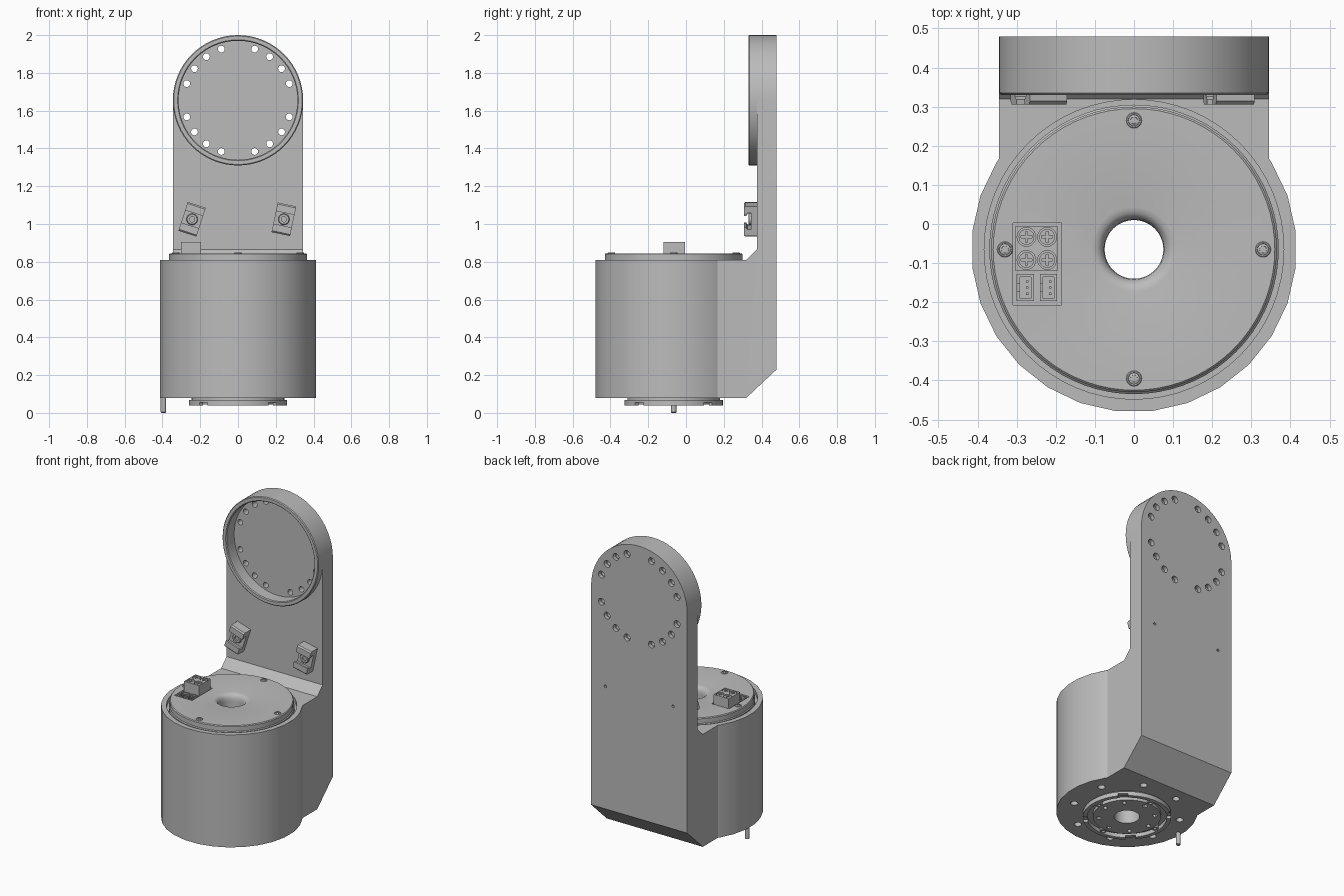
import bpy, bmesh, math
from math import sin, cos, pi, radians
from mathutils import Matrix

if "Cube" in bpy.data.objects:
    bpy.data.objects.remove(bpy.data.objects["Cube"], do_unlink=True)

grey = bpy.data.materials.new("machined grey")
grey.use_nodes = True
COLOUR = (0.5, 0.5, 0.5, 1)
grey.diffuse_color = COLOUR
grey.node_tree.nodes["Principled BSDF"].inputs["Base Color"].default_value = COLOUR

CY = -0.065      # motor axis, y
HEAD_Z = 1.655   # head axis, z


def finish(name, bm):
    bmesh.ops.remove_doubles(bm, verts=bm.verts, dist=1e-5)
    bmesh.ops.recalc_face_normals(bm, faces=bm.faces)
    mesh = bpy.data.meshes.new(name)
    bm.to_mesh(mesh)
    bm.free()
    mesh.materials.append(grey)
    ob = bpy.data.objects.new(name, mesh)
    bpy.context.collection.objects.link(ob)
    return ob


def prism(name, pts, axis, lo, hi):
    """Extrude a 2D outline along an axis."""
    place = {"x": lambda a, b, h: (h, a, b),
             "y": lambda a, b, h: (a, h, b),
             "z": lambda a, b, h: (a, b, h)}[axis]
    bm = bmesh.new()
    low = [bm.verts.new(place(a, b, lo)) for a, b in pts]
    top = [bm.verts.new(place(a, b, hi)) for a, b in pts]
    bm.faces.new(low)
    bm.faces.new(top)
    n = len(pts)
    for i in range(n):
        j = (i + 1) % n
        bm.faces.new((low[i], low[j], top[j], top[i]))
    return finish(name, bm)


def circle(a, b, r, n=24):
    return [(a + r * cos(2 * pi * i / n), b + r * sin(2 * pi * i / n)) for i in range(n)]


def rect(a0, a1, b0, b1):
    return [(a0, b0), (a1, b0), (a1, b1), (a0, b1)]


def lathe(name, profile, loc, n=64, closed=True, axis="z"):
    """Revolve an (r, h) profile; closed joins its last point to its first."""
    bm = bmesh.new()
    rings = []
    for k in range(n):
        c, s = cos(2 * pi * k / n), sin(2 * pi * k / n)
        rings.append([bm.verts.new((r * c, r * s, h) if axis == "z" else (r * c, h, r * s))
                      for r, h in profile])
    m = len(profile)
    for k in range(n):
        p, q = rings[k], rings[(k + 1) % n]
        for i in range(m if closed else m - 1):
            j = (i + 1) % m
            bm.faces.new((p[i], p[j], q[j], q[i]))
    bmesh.ops.translate(bm, verts=bm.verts, vec=loc)
    return finish(name, bm)


def cut(ob, *cutters):
    for c in cutters:
        c.hide_render = True
        mod = ob.modifiers.new("cut", "BOOLEAN")
        mod.operation, mod.solver, mod.object = "DIFFERENCE", "EXACT", c
        bpy.context.view_layer.objects.active = ob
        bpy.ops.object.modifier_apply(modifier=mod.name)
        bpy.data.objects.remove(c, do_unlink=True)


def polar(r, deg, a=0, b=CY):
    return a + r * cos(radians(deg)), b + r * sin(radians(deg))


# Motor housing: faceted barrel blended into a square back
N, R = 28, 0.416
barrel = [polar(R, 180 / N + 360 / N * k) for k in range(N // 4, N + N // 4)]
barrel = [p for p in barrel if p[1] - CY < 0.23]
housing = prism("motor_housing",
                [(-0.345, 0.32), (-0.345, 0.167)] + barrel + [(0.345, 0.167), (0.345, 0.32)],
                "z", 0.08, 0.81)
cut(housing,
    prism("bore", circle(0, CY, 0.1, 32), "z", 0, 1),
    prism("cap_seat", circle(0, CY, 0.383, 64), "z", 0.785, 1))
for k in range(8):
    cut(housing, prism("bolt_hole", circle(*polar(0.325, 22.5 + 45 * k), 0.022, 16), "z", 0, 0.12))

# Upright arm: side profile, then rounded top
arm = prism("arm", [(0.32, 0.08), (0.48, 0.23), (0.48, 2.0), (0.375, 2.0),
                    (0.375, 0.865), (0.32, 0.81)], "x", -0.345, 0.345)
arc = [polar(0.345, 180 * k / 32, 0, HEAD_Z) for k in range(33)]
cut(arm,
    prism("corners", arc + [(-0.5, HEAD_Z), (-0.5, 2.1), (0.5, 2.1), (0.5, HEAD_Z)], "y", 0, 1),
    prism("recess", circle(0, HEAD_Z, 0.315, 64), "y", 0.2, 0.41))
for k in range(20):
    if k % 5:
        x, z = polar(0.285, 18 * k, 0, HEAD_Z)
        cut(arm, prism("through_hole", circle(x, z, 0.018, 16), "y", 0.3, 0.6),
            prism("counterbore", circle(x, z, 0.022, 16), "y", 0.455, 0.6))

# Raised rim around the head recess
head_rim = lathe("head_rim", [(0.315, 0.376), (0.345, 0.376), (0.345, 0.335),
                              (0.34, 0.33), (0.32, 0.33), (0.315, 0.335)],
                 (0, 0, HEAD_Z), axis="y")

# Motor core: output flange below, hollow shaft, cap above
core = lathe("motor_core", [
    (0.075, 0.045), (0.2, 0.045), (0.2, 0.065), (0.235, 0.065), (0.235, 0.04),
    (0.26, 0.04), (0.26, 0.068), (0.245, 0.068), (0.245, 0.09), (0.11, 0.09),
    (0.11, 0.78), (0.37, 0.78), (0.37, 0.805), (0.365, 0.81), (0.365, 0.84), (0.36, 0.845),
    (0.108, 0.845), (0.094, 0.842), (0.084, 0.834), (0.077, 0.82), (0.075, 0.8)],
    (0, CY, 0), n=72)
cut(core, prism("connector_pocket", rect(-0.31, -0.185, -0.207, 0.002), "z", 0.8, 1))
for k in range(8):
    cut(core, prism("flange_hole", circle(*polar(0.165, 45 * k), 0.014, 12), "z", 0, 0.065))
for k in range(4):
    # Notches in the flange rim
    notch = prism("notch", rect(0.225, 0.3, -0.03, 0.03), "z", 0, 0.055)
    notch.matrix_world = Matrix.Translation((0, CY, 0)) @ Matrix.Rotation(radians(45 + 90 * k), 4, "Z")
    bpy.context.view_layer.update()
    cut(core, notch)

smooth = [housing, arm, head_rim, core]

# Cap screws and flange screws
for k in range(4):
    x, y = polar(0.33, 90 * k)
    smooth.append(lathe("cap_screw_%d" % (k + 1), [
        (0, 0.83), (0.02, 0.83), (0.02, 0.847), (0.018, 0.849), (0.015, 0.849),
        (0.014, 0.846), (0.009, 0.848), (0.008, 0.84), (0, 0.84)],
        (x, y, 0), n=24, closed=False))
    x, y = polar(0.215, 90 * k)
    smooth.append(lathe("flange_screw_%d" % (k + 1), [
        (0, 0.07), (0.02, 0.07), (0.02, 0.045), (0.018, 0.043), (0.01, 0.043),
        (0.01, 0.055), (0, 0.055)], (x, y, 0), n=20, closed=False))

# Locating pin
smooth.append(lathe("locating_pin", [(0, 0.1), (0.014, 0.1), (0.014, 0.004), (0.01, 0), (0, 0)],
                    (-0.395, CY, 0), n=16, closed=False))

# Terminal block with four cross-head screws
block = prism("terminal_block", rect(-0.303, -0.195, -0.12, -0.005), "z", 0.79, 0.905)
for x in (-0.275, -0.222):
    for y in (-0.033, -0.092):
        cut(block, prism("well", circle(x, y, 0.024, 20), "z", 0.893, 1))
        screw = prism("terminal_screw", circle(x, y, 0.02, 20), "z", 0.88, 0.902)
        cut(screw, prism("slot", rect(x - 0.014, x + 0.014, y - 0.003, y + 0.003), "z", 0.896, 1),
            prism("slot", rect(x - 0.003, x + 0.003, y - 0.014, y + 0.014), "z", 0.896, 1))
    cut(block, prism("wire_port", circle(x, 0.83, 0.01, 12), "y", -0.2, -0.1))

# Two open plug sockets with pins
for side, x in (("right", -0.278), ("left", -0.219)):
    socket = prism(side + "_plug_socket", rect(x - 0.022, x + 0.022, -0.197, -0.128), "z", 0.79, 0.843)
    cut(socket, prism("opening", rect(x - 0.014, x + 0.015, -0.19, -0.135), "z", 0.81, 1),
        prism("key", rect(x - 0.03, x - 0.01, -0.172, -0.153), "z", 0.82, 1))
    for y in (-0.178, -0.1625, -0.147):
        prism(side + "_plug_pin", rect(x + 0.002, x + 0.008, y - 0.003, y + 0.003), "z", 0.8, 0.838)

# Cable clips: C-shaped blocks screwed to the arm at a tilt
half = [(0.0, 0.08), (-0.062, 0.08), (-0.07, 0.072), (-0.07, 0.034), (-0.058, 0.034),
        (-0.05, 0.045), (-0.032, 0.045)]
for side, x, tilt in (("right", -0.243, 18), ("left", 0.243, 12)):
    clip = prism(side + "_cable_clip", half + [(y, -z) for y, z in reversed(half)],
                 "x", -0.05, 0.05)
    bolt = lathe(side + "_clip_bolt", [
        (0, -0.02), (0.03, -0.02), (0.03, -0.042), (0.026, -0.046), (0.014, -0.046),
        (0.014, -0.036), (0, -0.036)], (0, 0, 0), n=24, closed=False, axis="y")
    for ob in (clip, bolt):
        ob.matrix_world = (Matrix.Translation((x, 0.376, 1.025))
                           @ Matrix.Rotation(radians(tilt), 4, "Y"))
    smooth.append(bolt)
    cut(arm, prism("pilot_hole", circle(x, 1.025, 0.009, 12), "y", 0.4, 0.6))

# Smooth the turned parts, keeping edges crisp
bpy.ops.object.select_all(action="DESELECT")
for ob in smooth:
    ob.select_set(True)
bpy.context.view_layer.objects.active = housing
bpy.ops.object.shade_smooth_by_angle(angle=radians(30))
bpy.ops.object.select_all(action="DESELECT")
